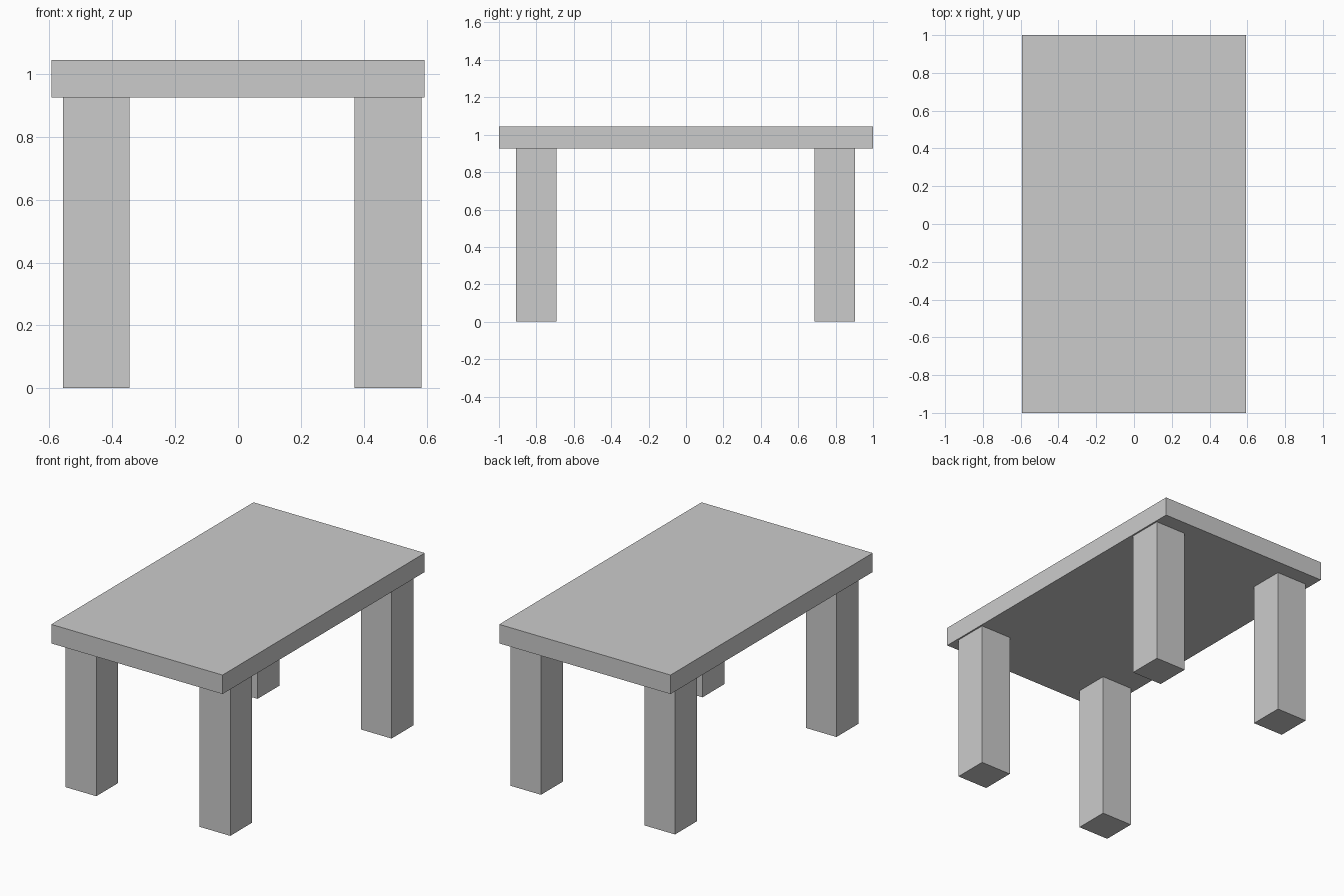
import bpy

if "Cube" in bpy.data.objects:
    bpy.data.objects.remove(bpy.data.objects["Cube"])


def box(name, x0, x1, y0, y1, z0, z1):
    bpy.ops.mesh.primitive_cube_add(
        size=1, location=((x0 + x1) / 2, (y0 + y1) / 2, (z0 + z1) / 2))
    ob = bpy.context.object
    ob.name = name
    ob.scale = (x1 - x0, y1 - y0, z1 - z0)
    bpy.ops.object.transform_apply(location=False, rotation=False, scale=True)
    return ob


# Table top slab
box("table_top", -0.593, 0.593, -1.0, 1.0, 0.925, 1.044)

# Four square legs, set slightly off centre under the top
leg_x = {"left": (-0.557, -0.345), "right": (0.371, 0.583)}
leg_y = {"front": (-0.909, -0.693), "back": (0.686, 0.904)}
for side, (x0, x1) in leg_x.items():
    for end, (y0, y1) in leg_y.items():
        box(f"{end}_{side}_leg", x0, x1, y0, y1, 0.0, 0.925)
